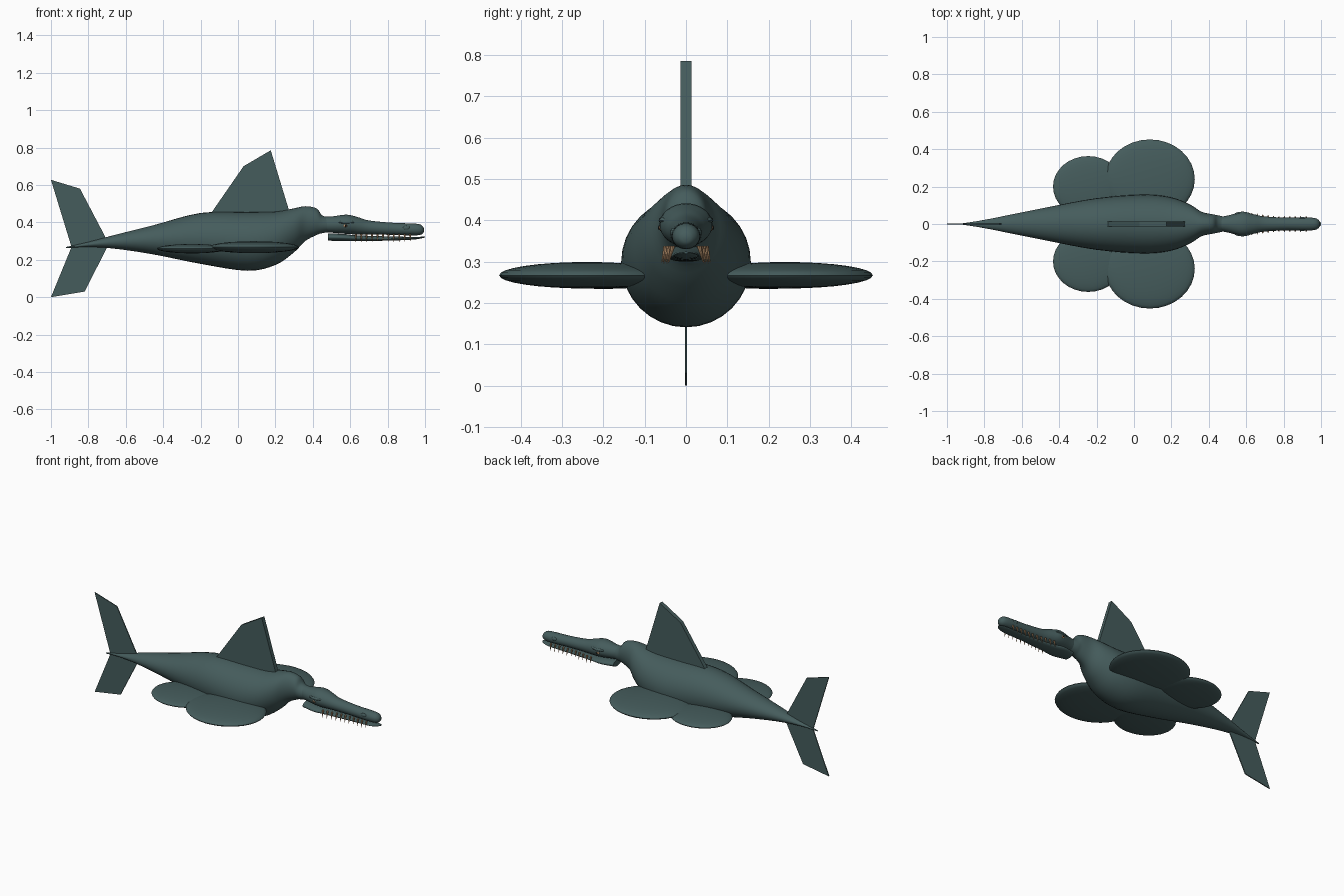
import bpy, bmesh, math
from mathutils import Vector

if "Cube" in bpy.data.objects:
    bpy.data.objects.remove(bpy.data.objects["Cube"])


def material(name, rgb):
    m = bpy.data.materials.new(name)
    m.use_nodes = True
    m.diffuse_color = (*rgb, 1)
    bsdf = m.node_tree.nodes["Principled BSDF"]
    bsdf.inputs["Base Color"].default_value = (*rgb, 1)
    bsdf.inputs["Roughness"].default_value = 0.7
    return m


SKIN = material("dark teal skin", (0.06, 0.108, 0.108))
TOOTH = material("tan tooth", (0.5, 0.3, 0.16))
PUPIL = material("black pupil", (0.01, 0.01, 0.01))


def finish(bm, name, mat, smooth=True):
    bmesh.ops.recalc_face_normals(bm, faces=bm.faces)
    mesh = bpy.data.meshes.new(name)
    bm.to_mesh(mesh)
    bm.free()
    mesh.materials.append(mat)
    ob = bpy.data.objects.new(name, mesh)
    bpy.context.collection.objects.link(ob)
    if smooth:
        bpy.ops.object.select_all(action='DESELECT')
        ob.select_set(True)
        bpy.context.view_layer.objects.active = ob
        bpy.ops.object.shade_smooth_by_angle(angle=math.radians(40))
    return ob


def spline(rows, steps):
    """Catmull-Rom refinement of a list of section tuples."""
    out = []
    for i in range(len(rows) - 1):
        p = [Vector(rows[max(0, min(len(rows) - 1, i + k))]) for k in (-1, 0, 1, 2)]
        for s in range(steps):
            t = s / steps
            out.append(0.5 * (2 * p[1] + (p[2] - p[0]) * t
                              + (2 * p[0] - 5 * p[1] + 4 * p[2] - p[3]) * t ** 2
                              + (3 * p[1] - p[0] - 3 * p[2] + p[3]) * t ** 3))
    return out + [Vector(rows[-1])]


def loft(name, rows, sides=32, steps=4):
    """Rows are (x, top z, bottom z, half width); sections are ellipses."""
    bm = bmesh.new()
    rings = []
    for x, top, low, w in spline([Vector(r) for r in rows], steps):
        ring = []
        for k in range(sides):
            a = math.tau * k / sides
            ring.append(bm.verts.new((x, w * math.cos(a),
                                      (top + low) / 2 + (top - low) / 2 * math.sin(a))))
        rings.append(ring)
    for a, b in zip(rings, rings[1:]):
        for k in range(sides):
            n = (k + 1) % sides
            bm.faces.new((a[k], a[n], b[n], b[k]))
    bm.faces.new(rings[0])
    bm.faces.new(rings[-1])
    return finish(bm, name, SKIN)


def plate(name, outline, half):
    """Flat fin standing in the xz plane."""
    bm = bmesh.new()
    near = [bm.verts.new((x, -half, z)) for x, z in outline]
    far = [bm.verts.new((x, half, z)) for x, z in outline]
    bm.faces.new(near)
    bm.faces.new(far)
    for k in range(len(outline)):
        n = (k + 1) % len(outline)
        bm.faces.new((near[k], near[n], far[n], far[k]))
    return finish(bm, name, SKIN, False)


def ellipsoid(name, centre, radii, mat=SKIN, seg=32):
    bm = bmesh.new()
    bmesh.ops.create_uvsphere(bm, u_segments=seg, v_segments=seg // 2, radius=1)
    bmesh.ops.scale(bm, vec=radii, verts=bm.verts)
    bmesh.ops.translate(bm, vec=centre, verts=bm.verts)
    return finish(bm, name, mat)


# Body from tail tip to neck
loft("body", [
    (-0.92, 0.268, 0.262, 0.003), (-0.80, 0.295, 0.268, 0.022),
    (-0.65, 0.335, 0.258, 0.052), (-0.45, 0.385, 0.228, 0.092),
    (-0.2, 0.45, 0.178, 0.138), (0.05, 0.455, 0.141, 0.157),
    (0.2, 0.458, 0.172, 0.142), (0.3, 0.475, 0.24, 0.104),
    (0.36, 0.486, 0.30, 0.066), (0.42, 0.474, 0.332, 0.052),
    (0.45, 0.438, 0.342, 0.046), (0.50, 0.42, 0.35, 0.035)])

# Skull and upper jaw
loft("upper_head", [
    (0.44, 0.43, 0.35, 0.035), (0.5, 0.431, 0.345, 0.045),
    (0.58, 0.441, 0.338, 0.064), (0.64, 0.428, 0.335, 0.052),
    (0.7, 0.41, 0.335, 0.04), (0.82, 0.398, 0.333, 0.034),
    (0.92, 0.394, 0.33, 0.035), (0.97, 0.39, 0.332, 0.031),
    (0.99, 0.375, 0.342, 0.018), (0.995, 0.362, 0.355, 0.004)])

# Thin lower jaw
loft("lower_jaw", [
    (0.48, 0.34, 0.302, 0.04), (0.56, 0.338, 0.3, 0.056),
    (0.64, 0.33, 0.3, 0.044), (0.8, 0.325, 0.302, 0.031),
    (0.93, 0.322, 0.307, 0.03), (0.98, 0.323, 0.314, 0.022),
    (1.0, 0.324, 0.319, 0.006)])

# Fins
plate("dorsal_fin", [(-0.15, 0.44), (0.03, 0.7), (0.175, 0.785), (0.28, 0.44)], 0.013)
plate("tail_fin_upper", [(-0.89, 0.268), (-1, 0.627), (-0.845, 0.58), (-0.69, 0.285)], 0.003)
plate("tail_fin_lower", [(-0.89, 0.268), (-0.69, 0.285), (-0.82, 0.03), (-1, 0)], 0.003)

for side, s in (("left", -1), ("right", 1)):
    # Paired paddles
    ellipsoid(side + "_front_flipper", (0.085, s * 0.24, 0.267), (0.24, 0.212, 0.032))
    ellipsoid(side + "_rear_flipper", (-0.245, s * 0.2, 0.259), (0.188, 0.163, 0.025))
    # Face details
    ellipsoid(side + "_eye", (0.575, s * 0.058, 0.382), (0.013, 0.008, 0.009), TOOTH, 12)
    ellipsoid(side + "_pupil", (0.577, s * 0.064, 0.382), (0.005, 0.004, 0.006), PUPIL, 12)
    ellipsoid(side + "_brow", (0.58, s * 0.05, 0.4), (0.045, 0.016, 0.01), SKIN, 16)
    ellipsoid(side + "_nostril", (0.9, s * 0.03, 0.37), (0.02, 0.008, 0.012), SKIN, 12)
    # Splayed teeth along the jaw edge
    bm = bmesh.new()
    for i in range(11):
        t = i / 10
        x = 0.63 + 0.29 * t
        y = 0.05 - 0.017 * min(1, t * 2.2)
        cone = bmesh.ops.create_cone(bm, cap_ends=True, segments=8,
                                     radius1=0.006, radius2=0.0005, depth=0.042)
        for v in cone["verts"]:
            # point downward and lean outward
            z = -v.co.z
            v.co = (x + v.co.x, s * (y + 0.004 + v.co.y - 0.25 * z), 0.317 + z)
    finish(bm, side + "_teeth", TOOTH)
